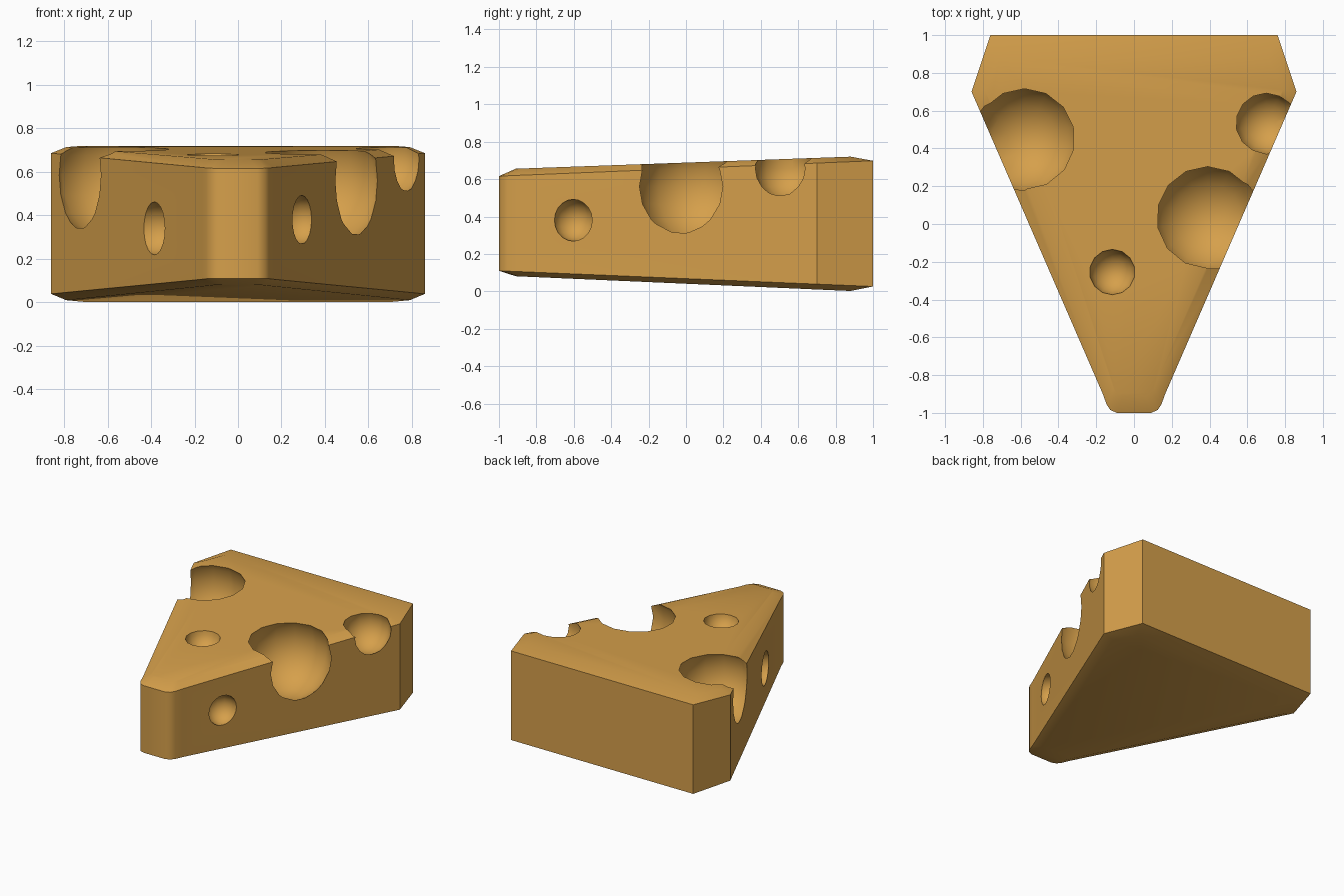
import bpy, bmesh
from mathutils import Matrix

if "Cube" in bpy.data.objects:
    bpy.data.objects.remove(bpy.data.objects["Cube"])

mat = bpy.data.materials.new("cheese_yellow")
mat.diffuse_color = (0.67, 0.35, 0.07, 1)
mat.use_nodes = True
mat.node_tree.nodes["Principled BSDF"].inputs["Base Color"].default_value = mat.diffuse_color

# Half outlines, back to tip: widest wall line and bevelled inner line
outer = [(0.76, 1.0), (0.86, 0.70), (0.165, -0.90), (0.145, -0.955), (0.125, -0.985), (0.09, -1.0)]
inner = [(0.71, 0.88), (0.79, 0.71), (0.125, -0.82), (0.11, -0.87), (0.095, -0.895), (0.06, -0.91)]


def ring(bm, half, height):
    pts = half + [(-x, y) for x, y in reversed(half)]
    return [bm.verts.new((x, y, height(y))) for x, y in pts]


# Wedge body: four rings, tapering slightly toward the tip
bm = bmesh.new()
rings = [
    ring(bm, inner, lambda y: 0.002 + 0.044 * (0.88 - y)),
    ring(bm, outer, lambda y: 0.026 + 0.042 * (1 - y)),
    ring(bm, outer, lambda y: 0.698 - 0.041 * (1 - y)),
    ring(bm, inner, lambda y: 0.72 - 0.036 * (0.88 - y)),
]
n = len(rings[0])
for lo, hi in zip(rings, rings[1:]):
    for i in range(n):
        j = (i + 1) % n
        bm.faces.new((lo[i], lo[j], hi[j], hi[i]))
bm.faces.new(rings[0])
bm.faces.new(rings[-1])
bmesh.ops.recalc_face_normals(bm, faces=bm.faces)
mesh = bpy.data.meshes.new("cheese_wedge")
bm.to_mesh(mesh)
bm.free()
cheese = bpy.data.objects.new("cheese_wedge", mesh)
bpy.context.collection.objects.link(cheese)
mesh.materials.append(mat)

# Spherical holes: x, y, z, radius
holes = [
    (-0.58, 0.455, 0.585, 0.295),
    (0.39, 0.04, 0.56, 0.302),
    (0.70, 0.535, 0.657, 0.168),
    (-0.115, -0.255, 0.69, 0.122),
    (0.287, -0.60, 0.38, 0.112),
    (-0.385, -0.394, 0.34, 0.122),
]
bpy.context.view_layer.objects.active = cheese
for k, (x, y, z, r) in enumerate(holes):
    bm = bmesh.new()
    bmesh.ops.create_uvsphere(bm, u_segments=14, v_segments=10, radius=r,
                              matrix=Matrix.Translation((x, y, z)))
    cm = bpy.data.meshes.new("hole_cutter")
    bm.to_mesh(cm)
    bm.free()
    cm.materials.append(mat)
    cutter = bpy.data.objects.new("hole_cutter", cm)
    cutter.hide_render = True
    bpy.context.collection.objects.link(cutter)
    mod = cheese.modifiers.new("hole", "BOOLEAN")
    mod.operation = "DIFFERENCE"
    mod.solver = "EXACT"
    mod.object = cutter
    bpy.ops.object.modifier_apply(modifier=mod.name)
    bpy.data.objects.remove(cutter)

# Smooth holes and rounded tip, crisp edges elsewhere
cheese.select_set(True)
bpy.ops.object.shade_smooth_by_angle(angle=0.6)
